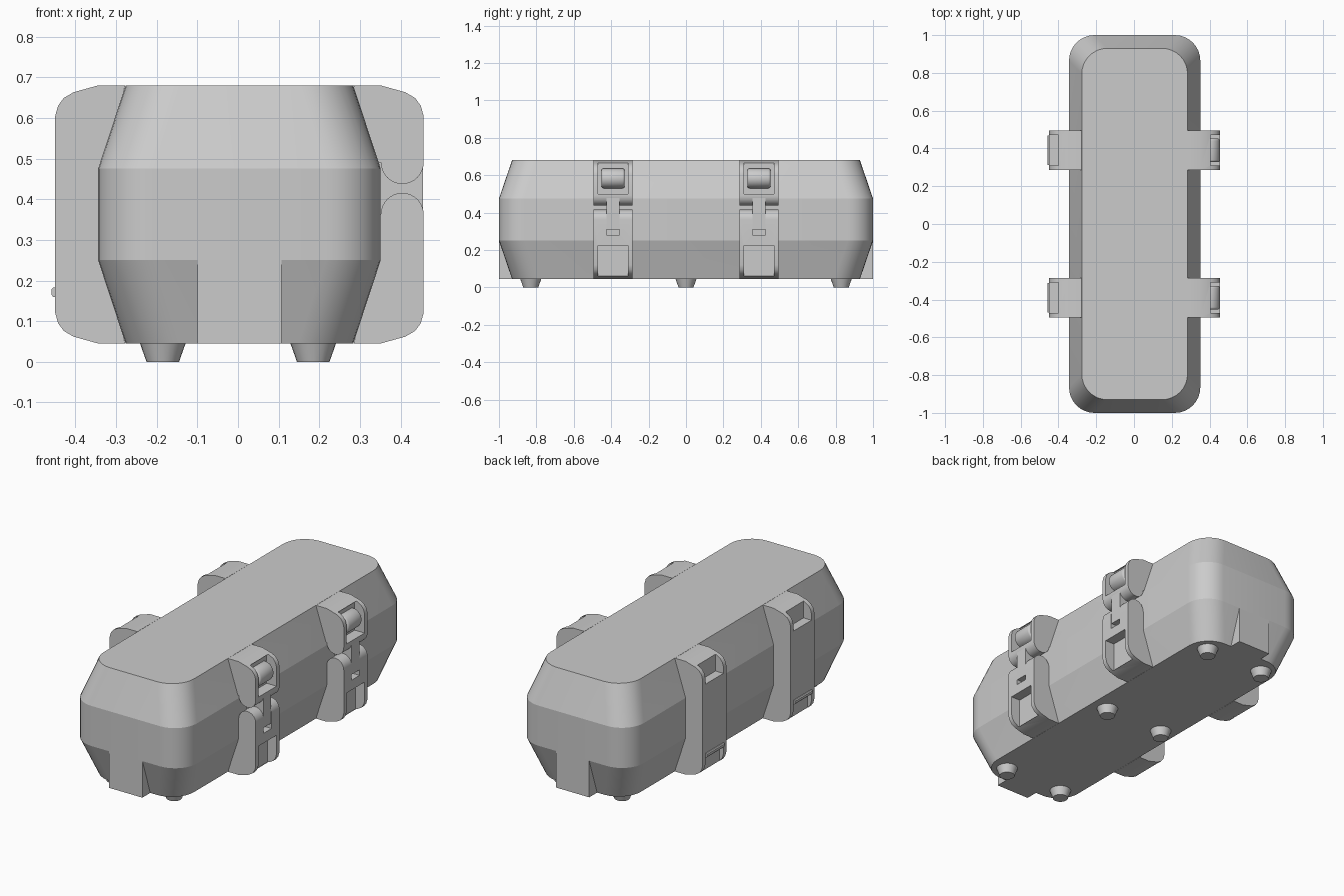
import bpy, bmesh, math
from mathutils import Matrix

if "Cube" in bpy.data.objects:
    bpy.data.objects.remove(bpy.data.objects["Cube"])

CX = 0.0035  # body centre line in x


def finish(bm, name, angle=None):
    bmesh.ops.recalc_face_normals(bm, faces=bm.faces)
    me = bpy.data.meshes.new(name)
    bm.to_mesh(me)
    bm.free()
    ob = bpy.data.objects.new(name, me)
    bpy.context.collection.objects.link(ob)
    bpy.ops.object.select_all(action='DESELECT')
    ob.select_set(True)
    bpy.context.view_layer.objects.active = ob
    if angle:
        bpy.ops.object.shade_smooth_by_angle(angle=math.radians(angle))
    return ob


def loft(name, rings, angle):
    bm = bmesh.new()
    loops = [[bm.verts.new(p) for p in r] for r in rings]
    for a, b in zip(loops, loops[1:]):
        for i in range(len(a)):
            j = (i + 1) % len(a)
            bm.faces.new((a[i], a[j], b[j], b[i]))
    bm.faces.new(loops[0])
    bm.faces.new(loops[-1])
    return finish(bm, name, angle)


def box(name, x, y, z):
    bm = bmesh.new()
    bmesh.ops.create_cube(bm, size=1)
    for v in bm.verts:
        for i, (lo, hi) in enumerate((x, y, z)):
            v.co[i] = lo if v.co[i] < 0 else hi
    return finish(bm, name)


def prism(name, pts, y0, y1):
    return loft(name, [[(CX + x, y, z) for x, z in pts] for y in (y0, y1)], 25)


def cut(ob, x, y, z):
    cutter = box("cutter", x, y, z)
    cutter.hide_render = True
    mod = ob.modifiers.new("pocket", 'BOOLEAN')
    mod.operation, mod.solver, mod.object = 'DIFFERENCE', 'EXACT', cutter
    bpy.context.view_layer.objects.active = ob
    bpy.ops.object.modifier_apply(modifier=mod.name)
    bpy.data.objects.remove(cutter)


def rounded(hx, hy, z, r=0.135, n=8):
    pts = []
    for k, (sx, sy) in enumerate(((1, 1), (-1, 1), (-1, -1), (1, -1))):
        for i in range(n + 1):
            a = math.pi / 2 * (k + i / n)
            pts.append((CX + sx * (hx - r) + r * math.cos(a),
                        sy * (hy - r) + r * math.sin(a), z))
    return pts


# Case body
loft("case_body", [rounded(0.28, 0.93, 0.045), rounded(0.3475, 1.0, 0.25),
                   rounded(0.3475, 1.0, 0.475), rounded(0.28, 0.93, 0.68)], 15)

# Vertical end blocks and feet
for s, tag in ((-1, "front"), (1, "back")):
    pts = [(0.93, 0.045), (1.0, 0.045), (1.0, 0.25), (0.95, 0.2)]
    loft(tag + "_end_block", [[(CX + x, s * y, z) for y, z in pts]
                              for x in (-0.1035, 0.1035)], 25)
for x in (-0.185, 0.185):
    for y in (-0.83, 0, 0.83):
        bm = bmesh.new()
        bmesh.ops.create_cone(bm, cap_ends=True, segments=24, radius1=0.04,
                              radius2=0.056, depth=0.045,
                              matrix=Matrix.Translation((x, y, 0.0225)))
        finish(bm, "foot", 30)

# Bracket profiles (x from centre line, z)
shoulder = [(0.281, 0.68), (0.347, 0.68), (0.408, 0.663), (0.432, 0.649),
            (0.446, 0.63), (0.453, 0.605)]
arc = [(0.4005 + 0.0525 * math.cos(math.pi * i / 16),
        0.0525 * math.sin(math.pi * i / 16)) for i in range(17)]
upper = shoulder + [(x, 0.49 - z) for x, z in arc] + [(0.31, 0.49)]
base = [(x, 0.725 - z) for x, z in shoulder]
lower = base + [(x, 0.363 + z) for x, z in arc] + [(0.33, 0.363), (0.33, 0.22)]
hinge = [(-x, z) for x, z in
         shoulder + base[::-1] + [(0.33, 0.22), (0.33, 0.5)]]

for c in (-0.39, 0.39):
    y0, y1 = c - 0.105, c + 0.105
    inner, slot = (c - 0.08, c + 0.08), (c - 0.035, c + 0.035)

    # Right side: latch brackets with pockets
    up = prism("latch_upper_bracket", upper, y0, y1)
    cut(up, (0.395, 0.6), inner, (0.5, 0.665))
    low = prism("latch_lower_bracket", lower, y0, y1)
    cut(low, (0.40, 0.6), inner, (0.06, 0.225))
    cut(low, (0.40, 0.6), slot, (0.28, 0.5))

    # Latch roller and link
    bm = bmesh.new()
    bmesh.ops.create_cone(bm, cap_ends=True, segments=32, radius1=0.053,
                          radius2=0.053, depth=0.125,
                          matrix=Matrix.Translation((0.402, c, 0.583))
                          @ Matrix.Rotation(math.pi / 2, 4, 'X'))
    rims = [e for e in bm.edges if abs(e.verts[0].co.y - e.verts[1].co.y) < 0.01]
    bmesh.ops.bevel(bm, geom=rims, offset=0.012, segments=3, profile=0.5,
                    affect='EDGES')
    finish(bm, "latch_roller", 40)
    box("latch_link", (0.345, 0.455), (c - 0.0345, c + 0.0345), (0.31, 0.499))

    # Left side: one-piece hinge bracket with corner pockets and a lip
    hb = prism("hinge_bracket", hinge, y0, y1)
    cut(hb, (-0.6, -0.40), inner, (0.57, 0.665))
    cut(hb, (-0.6, -0.425), inner, (0.06, 0.16))
    prof = [(-0.42, 0.15), (-0.458, 0.16), (-0.4625, 0.165),
            (-0.4625, 0.178), (-0.458, 0.183), (-0.42, 0.185)]
    prism("hinge_lip", prof, c - 0.078, c + 0.078)
